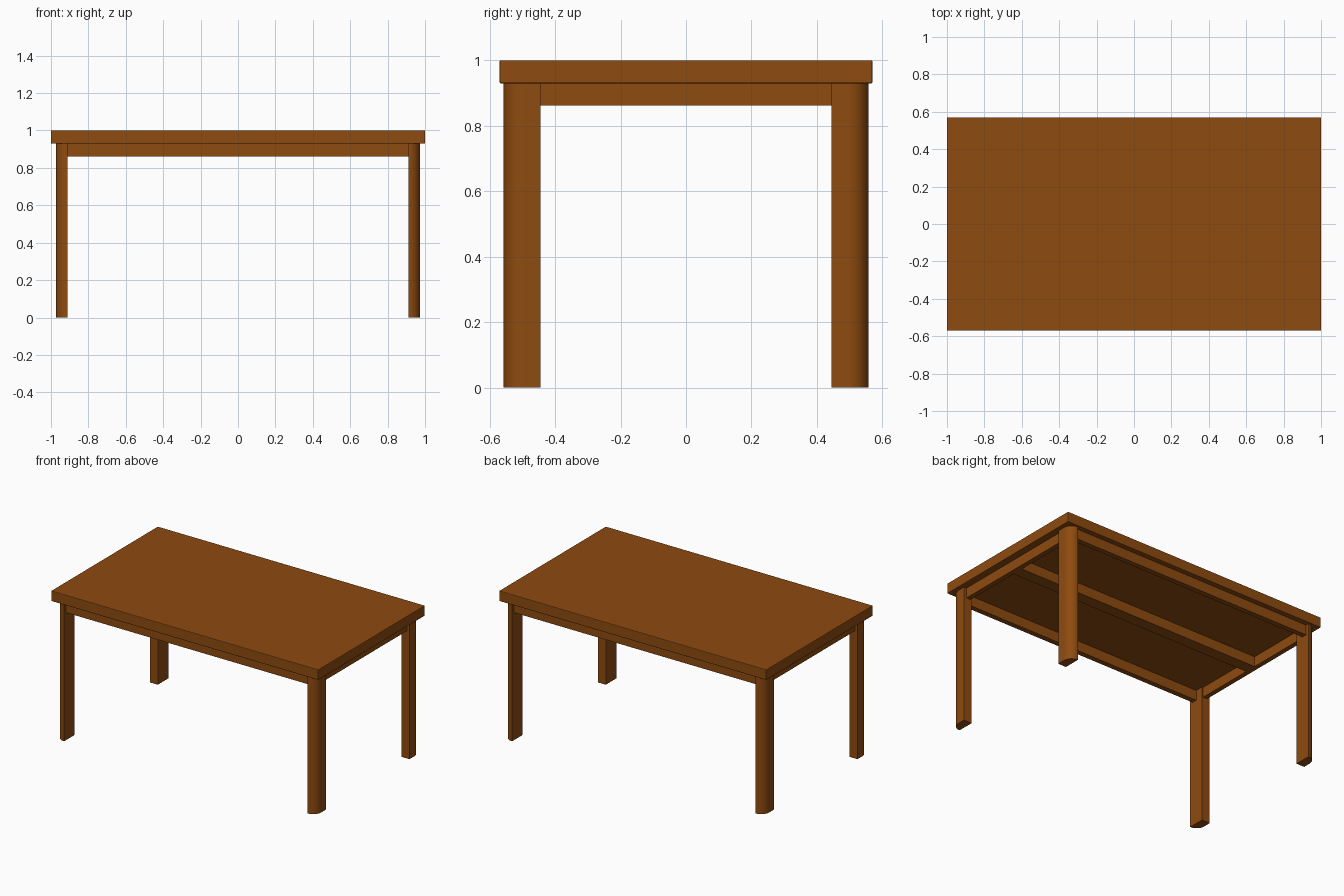
import bpy, bmesh, math

if "Cube" in bpy.data.objects:
    bpy.data.objects.remove(bpy.data.objects["Cube"])

wood = bpy.data.materials.new("wood")
wood.diffuse_color = (0.27, 0.07, 0.005, 1)
wood.use_nodes = True
wood.node_tree.nodes["Principled BSDF"].inputs["Base Color"].default_value = wood.diffuse_color


def finish(name, bm):
    bmesh.ops.recalc_face_normals(bm, faces=bm.faces)
    mesh = bpy.data.meshes.new(name)
    bm.to_mesh(mesh)
    bm.free()
    mesh.materials.append(wood)
    obj = bpy.data.objects.new(name, mesh)
    bpy.context.collection.objects.link(obj)
    return obj


def box(name, x0, x1, y0, y1, z0, z1):
    bm = bmesh.new()
    bmesh.ops.create_cube(bm, size=1)
    for v in bm.verts:
        v.co = ((x0 + x1) / 2 + v.co.x * (x1 - x0),
                (y0 + y1) / 2 + v.co.y * (y1 - y0),
                (z0 + z1) / 2 + v.co.z * (z1 - z0))
    return finish(name, bm)


def leg(name, sx, sy):
    # Rectangular section with the outer corner fully rounded
    x0, x1, y0, y1, r = 0.912, 0.972, 0.445, 0.557, 0.059
    pts = [(x0, y1), (x0, y0), (x1, y0)]
    for i in range(13):
        a = math.pi / 2 * i / 12
        pts.append((x1 - r + r * math.cos(a), y1 - r + r * math.sin(a)))
    bm = bmesh.new()
    face = bm.faces.new([bm.verts.new((sx * x, sy * y, 0)) for x, y in pts])
    ext = bmesh.ops.extrude_face_region(bm, geom=[face], use_keep_orig=True)
    top = [g for g in ext["geom"] if isinstance(g, bmesh.types.BMVert)]
    bmesh.ops.translate(bm, verts=top, vec=(0, 0, 0.93))
    obj = finish(name, bm)
    bpy.ops.object.select_all(action='DESELECT')
    obj.select_set(True)
    bpy.context.view_layer.objects.active = obj
    bpy.ops.object.shade_smooth_by_angle(angle=math.radians(30))


# Table top with slightly eased edges
top = box("table_top", -1, 1, -0.57, 0.57, 0.93, 1.0)
bev = top.modifiers.new("eased_edges", 'BEVEL')
bev.width = 0.004
bev.segments = 2

# Legs
for sx, side in ((-1, "left"), (1, "right")):
    for sy, end in ((-1, "front"), (1, "back")):
        leg(f"{end}_{side}_leg", sx, sy)

# Aprons between the legs
for s, name in ((-1, "front_apron"), (1, "back_apron")):
    ys = sorted((s * 0.5, s * 0.535))
    box(name, -0.912, 0.912, *ys, 0.862, 0.93)
for s, name in ((-1, "left_apron"), (1, "right_apron")):
    xs = sorted((s * 0.92, s * 0.952))
    box(name, *xs, -0.445, 0.445, 0.862, 0.93)

# Centre support beam under the top
box("centre_beam", -0.92, 0.92, -0.04, 0.04, 0.862, 0.93)
